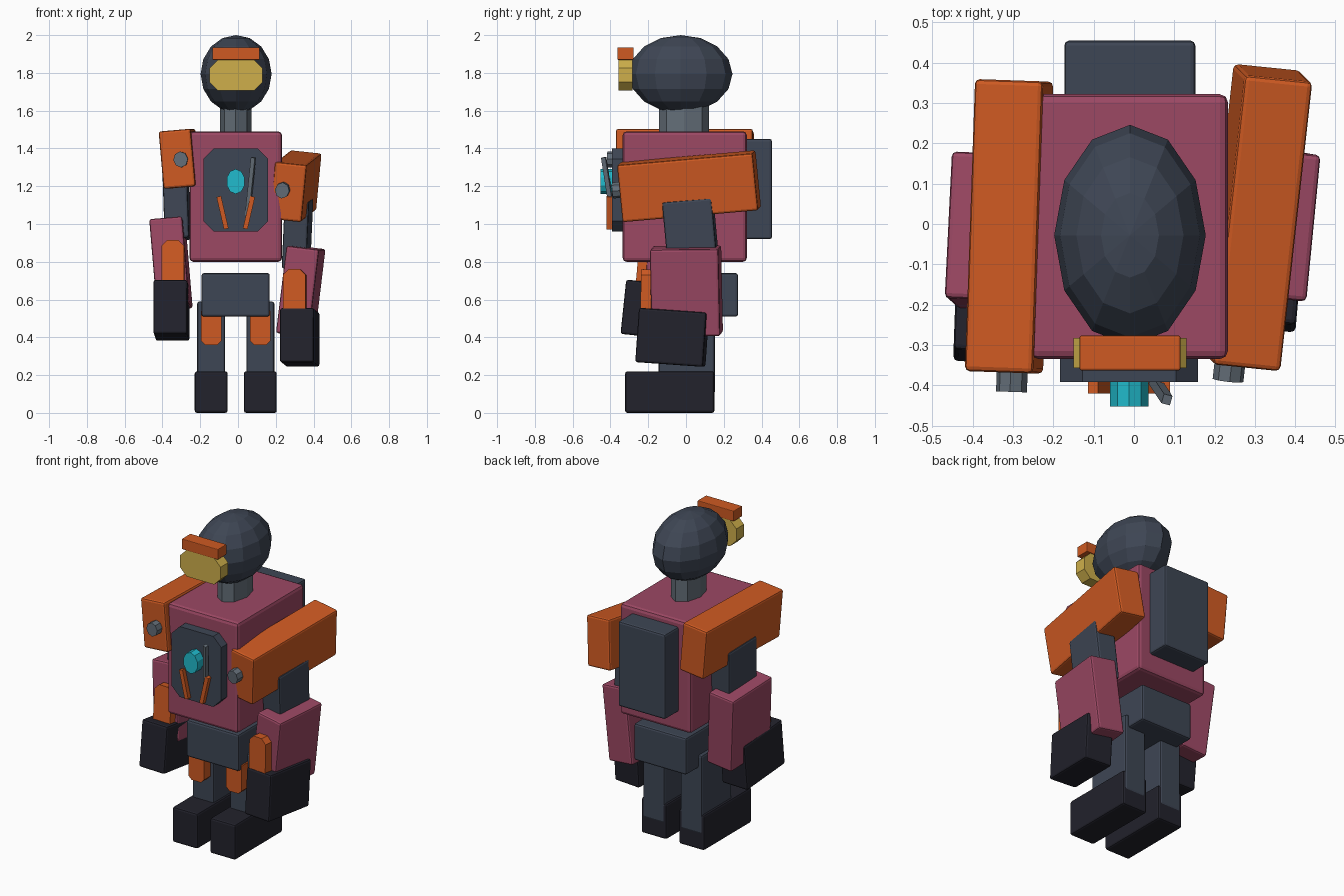
import bpy, bmesh, math
from mathutils import Matrix, Euler, Vector

cube = bpy.data.objects.get("Cube")
if cube:
    bpy.data.objects.remove(cube, do_unlink=True)


def material(name, rgb):
    m = bpy.data.materials.new(name)
    m.use_nodes = True
    m.diffuse_color = (*rgb, 1)
    m.node_tree.nodes["Principled BSDF"].inputs["Base Color"].default_value = (*rgb, 1)
    return m


pink = material("dusty_pink", (0.333, 0.065, 0.127))
orange = material("burnt_orange", (0.62, 0.102, 0.016))
slate = material("slate", (0.048, 0.061, 0.089))
black = material("near_black", (0.016, 0.016, 0.025))
yellow = material("visor_yellow", (0.62, 0.43, 0.07))
cyan = material("cyan", (0.015, 0.50, 0.61))
grey = material("steel_grey", (0.127, 0.156, 0.188))


def finish(bm, name, mat, loc, rot=(0, 0, 0)):
    me = bpy.data.meshes.new(name)
    bm.to_mesh(me)
    bm.free()
    me.materials.append(mat)
    ob = bpy.data.objects.new(name, me)
    ob.location = loc
    ob.rotation_euler = [math.radians(a) for a in rot]
    bpy.context.collection.objects.link(ob)
    return ob


def box(name, mat, loc, size, rot=(0, 0, 0), bevel=0.012):
    bm = bmesh.new()
    bmesh.ops.create_cube(bm, size=1)
    bmesh.ops.scale(bm, vec=size, verts=bm.verts)
    ob = finish(bm, name, mat, loc, rot)
    if bevel:
        mod = ob.modifiers.new("bevel", "BEVEL")
        mod.width = bevel
        mod.segments = 2
    return ob


def span(name, mat, x, y, z, bevel=0.012):
    """Upright box given by its limits on each axis."""
    lims = (x, y, z)
    return box(name, mat, [(a + b) / 2 for a, b in lims], [b - a for a, b in lims], bevel=bevel)


def plate(name, mat, loc, size, chamfer, rot=(0, 0, 0)):
    """Front-facing plate with four cut corners."""
    bm = bmesh.new()
    bmesh.ops.create_cube(bm, size=1)
    bmesh.ops.scale(bm, vec=size, verts=bm.verts)
    corners = [e for e in bm.edges
               if abs(e.verts[0].co.y - e.verts[1].co.y) > size[1] * 0.5]
    bmesh.ops.bevel(bm, geom=corners, offset=chamfer, segments=1, affect='EDGES')
    return finish(bm, name, mat, loc, rot)


def cylinder(name, mat, loc, size, sides, axis="Z", rot=(0, 0, 0)):
    bm = bmesh.new()
    turn = Matrix.Rotation(math.pi / 2, 4, 'X') if axis == "Y" else Matrix()
    bmesh.ops.create_cone(bm, cap_ends=True, segments=sides, radius1=0.5, radius2=0.5,
                          depth=1, matrix=turn)
    bmesh.ops.scale(bm, vec=size, verts=bm.verts)
    return finish(bm, name, mat, loc, rot)


MID = -0.012

# Body
span("torso", pink, (-0.257, 0.233), (-0.335, 0.322), (0.8, 1.49), 0.02)
span("pelvis", slate, (-0.193, 0.168), (-0.235, 0.275), (0.51, 0.74))
span("backpack", slate, (-0.173, 0.152), (0.30, 0.455), (0.92, 1.45))

# Chest panel and its fittings
plate("chest_panel", slate, (MID, -0.36, 1.18), (0.342, 0.065, 0.44), 0.055)
cylinder("chest_lamp", cyan, (MID, -0.415, 1.225), (0.1, 0.075, 0.132), 10, "Y")
for side, tag in ((-1, "right"), (1, "left")):
    box("chest_strip_" + tag, orange, (MID + side * 0.07, -0.402, 1.06),
        (0.025, 0.036, 0.175), (0, side * 13, 0), 0)
box("chest_rod", grey, (0.066, -0.412, 1.2), (0.022, 0.024, 0.31), (7, 8, -15), 0)

# Neck and head
cylinder("neck", grey, (MID, -0.01, 1.55), (0.165, 0.265, 0.2), 8)
bm = bmesh.new()
bmesh.ops.create_uvsphere(bm, u_segments=12, v_segments=8, radius=1)
bmesh.ops.scale(bm, vec=(0.188, 0.274, 0.206), verts=bm.verts)
finish(bm, "head", slate, (-0.01, -0.028, 1.794))
plate("visor", yellow, (-0.01, -0.32, 1.788), (0.28, 0.075, 0.165), 0.045)
box("brow", orange, (-0.01, -0.32, 1.902), (0.25, 0.086, 0.065), bevel=0.004)

# Legs
for side, tag in ((-1, "right"), (1, "left")):
    x = MID + side * 0.13
    span("leg_" + tag, slate, (x - 0.074, x + 0.074), (-0.145, 0.153), (0.1, 0.59))
    span("foot_" + tag, black, (x - 0.087, x + 0.087), (-0.322, 0.15), (0, 0.22))
    plate("knee_pad_" + tag, orange, (x, -0.172, 0.46), (0.108, 0.075, 0.2), 0.022)


# Arms: each part has its own place and tilt, both sides share the sizes
def arm(tag, shoulder, bolt, upper, forearm, guard, hand):
    loc, rot = shoulder
    box("shoulder_" + tag, orange, loc, (0.17, 0.725, 0.305), rot)
    turn = Euler([math.radians(a) for a in rot]).to_matrix()
    cylinder("shoulder_bolt_" + tag, grey, Vector(loc) + turn @ Vector(bolt),
             (0.077, 0.08, 0.085), 8, "Y", rot)
    box("upper_arm_" + tag, slate, upper[0], (0.13, 0.265, 0.36), upper[1])
    box("forearm_" + tag, pink, forearm[0], (0.175, 0.365, 0.465), forearm[1])
    plate("forearm_guard_" + tag, orange, guard[0], (0.12, 0.07, 0.3), 0.03, guard[1])
    box("hand_" + tag, black, hand[0], (0.18, 0.36, 0.288), hand[1])


arm("right",
    ((-0.31, -0.006, 1.345), (0, -5, -2)), (0.02, -0.37, -0.005),
    ((-0.325, -0.01, 1.1), (-3, -2, -2)),
    ((-0.355, -0.022, 0.79), (-4, -5, -2.5)),
    ((-0.344, -0.222, 0.762), (-5, 0, -2)),
    ((-0.352, -0.15, 0.543), (-6, 0, -2)))
arm("left",
    ((0.305, 0.016, 1.2), (5, 6, -5.8)), (-0.028, -0.37, 0.01),
    ((0.315, 0.025, 0.95), (5, 3, -5)),
    ((0.332, 0.002, 0.645), (0.5, 7, -5.5)),
    ((0.3, -0.2, 0.61), (-1, 0, -5)),
    ((0.327, -0.073, 0.4), (-4, 0, -5)))
